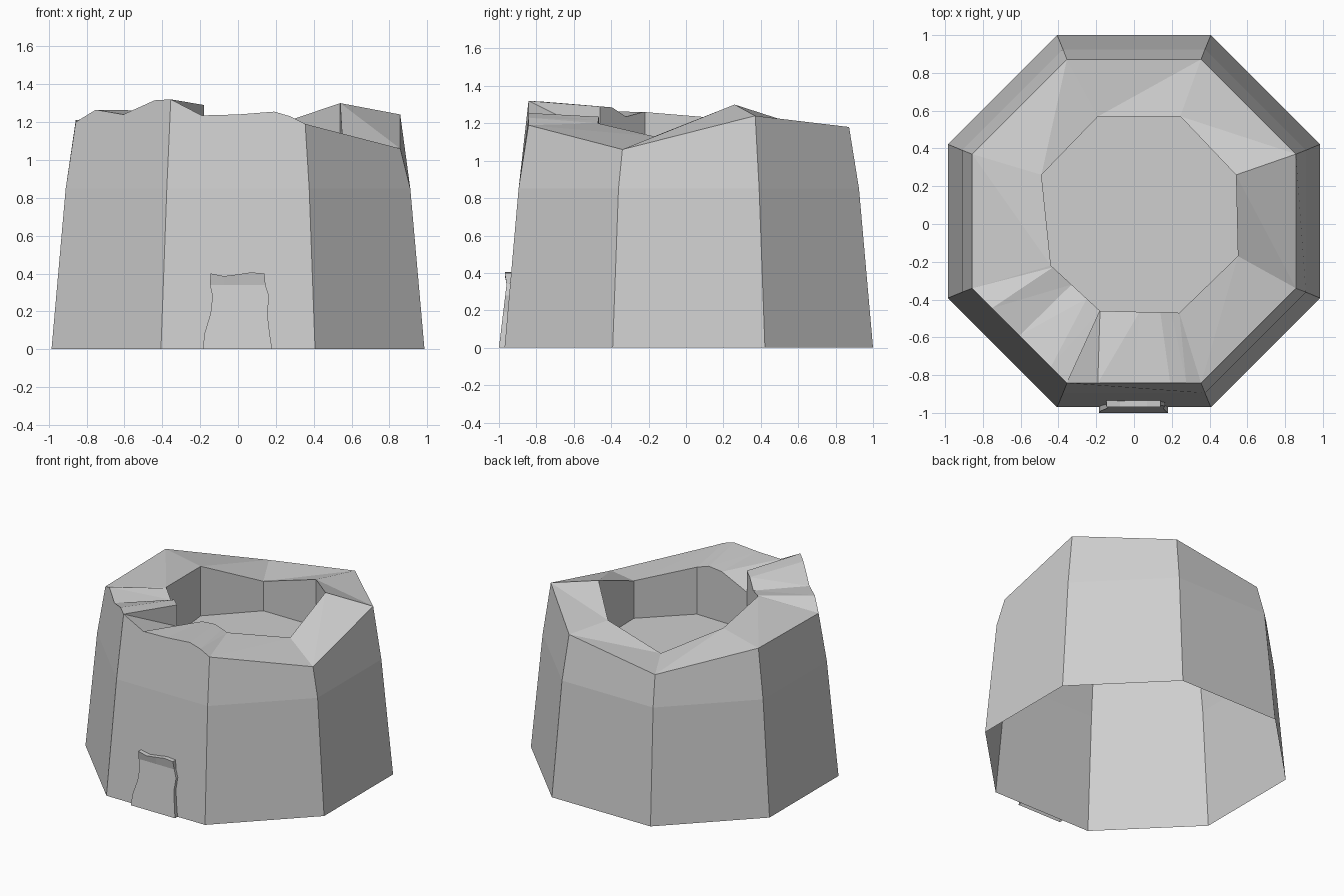
import bpy, bmesh
from mathutils import Vector

cube = bpy.data.objects.get("Cube")
if cube:
    bpy.data.objects.remove(cube)

stone = bpy.data.materials.new("pale grey stone")
stone.use_nodes = True
GREY = (0.62, 0.62, 0.62, 1)
stone.diffuse_color = GREY
shader = next(n for n in stone.node_tree.nodes if n.type == "BSDF_PRINCIPLED")
shader.inputs["Base Color"].default_value = GREY
shader.inputs["Roughness"].default_value = 0.9


def finish(bm, name):
    mesh = bpy.data.meshes.new(name)
    bm.to_mesh(mesh)
    bm.free()
    mesh.materials.append(stone)
    obj = bpy.data.objects.new(name, mesh)
    bpy.context.collection.objects.link(obj)
    return obj


def octagon(half, corner, z, shift=0.015):
    """Eight corners, counter-clockwise from the front left one."""
    a, b = corner, half
    flat = [(a, -b), (b, -a), (b, a), (a, b), (-a, b), (-b, a), (-b, -a), (-a, -b)]
    return [Vector((x, y + shift, z)) for x, y in flat]


foot = octagon(0.985, 0.407, 0)
waist = octagon(0.91, 0.376, 0.85)
crown = octagon(0.857, 0.355, 0)
pit = [Vector((x, y, 0)) for x, y in (
    (0.24, -0.47), (0.55, -0.17), (0.54, 0.26), (0.245, 0.57),
    (-0.19, 0.57), (-0.49, 0.26), (-0.44, -0.22), (-0.18, -0.46))]

# Broken rim: each side lists (outer position, outer z, inner position, inner z)
rim = [[(0, zo, 0, zi)] for zo, zi in (
    (1.19, 1.20), (1.06, 1.13), (1.24, 1.30), (1.18, 1.20),
    (1.07, 1.07), (1.21, 1.22), (1.20, 1.26), (1.32, 1.29))]
rim[6] += [(0.21, 1.265, 0.04, 1.26), (0.5, 1.24, 0.42, 1.235), (0.83, 1.315, 0.73, 1.285)]
rim[7] += [(0.23, 1.235, 0, 1.13), (0.5, 1.24, 0.5, 1.225),
           (0.77, 1.255, 0.76, 1.235), (0.89, 1.23, 0.9, 1.215)]


def along(ring, i, t, z):
    p = ring[i].lerp(ring[(i + 1) % 8], t)
    return Vector((p.x, p.y, z))


# Tower shell: lower wall, upper wall, rim top and pit wall for every side
bm = bmesh.new()


def face(*points):
    return bm.faces.new([bm.verts.new(p) for p in points])


for i in range(8):
    j = (i + 1) % 8
    steps = rim[i] + [(1, rim[j][0][1], 1, rim[j][0][3])]
    outer = [along(crown, i, s[0], s[1]) for s in steps]
    inner = [along(pit, i, s[2], s[3]) for s in steps]
    face(foot[i], foot[j], waist[j], waist[i])
    face(waist[i], waist[j], *reversed(outer))
    for k in range(len(steps) - 1):
        face(outer[k], outer[k + 1], inner[k + 1])
        face(outer[k], inner[k + 1], inner[k])
    edge = inner[1:] if (inner[0] - inner[1]).xy.length < 1e-4 else inner
    face(*edge, along(pit, j, 0, 0.85), along(pit, i, 0, 0.85))

# Pit floor
face(*[along(pit, i, 0, 0.85) for i in range(8)])
bmesh.ops.remove_doubles(bm, verts=bm.verts, dist=0.0005)
finish(bm, "tower")

# Door slab: rows of (z, left edge, right edge), with a lip leaning out at the top
rows = [(0, -0.185, 0.18), (0.08, -0.178, 0.168), (0.19, -0.145, 0.155),
        (0.28, -0.135, 0.165), (0.34, -0.148, 0.145), (0.4, -0.145, 0.14)]
wobble = (0, -0.014, -0.005, 0.006, 0)
bm = bmesh.new()
front, back = [], []
for z, x0, x1 in rows:
    top = z > 0.35
    y = -0.969 if top else -1 + 0.12 * z
    zs = [z + w * top for w in wobble]
    xs = [x0 + (x1 - x0) * k / 4 for k in range(5)]
    front.append([bm.verts.new((x, y, h)) for x, h in zip(xs, zs)])
    back.append([bm.verts.new((x, -0.97 + 0.088 * h, h)) for x, h in zip(xs, zs)])
for r in range(len(rows) - 1):
    for k in range(4):
        bm.faces.new((front[r][k], front[r][k + 1], front[r + 1][k + 1], front[r + 1][k]))
    for k in (0, 4):
        bm.faces.new((front[r][k], front[r + 1][k], back[r + 1][k], back[r][k]))
for k in range(4):
    bm.faces.new((front[-1][k], front[-1][k + 1], back[-1][k + 1], back[-1][k]))
bmesh.ops.recalc_face_normals(bm, faces=bm.faces)
if front[0][1].link_faces[0].normal.y > 0:
    bmesh.ops.reverse_faces(bm, faces=bm.faces)
finish(bm, "door")
